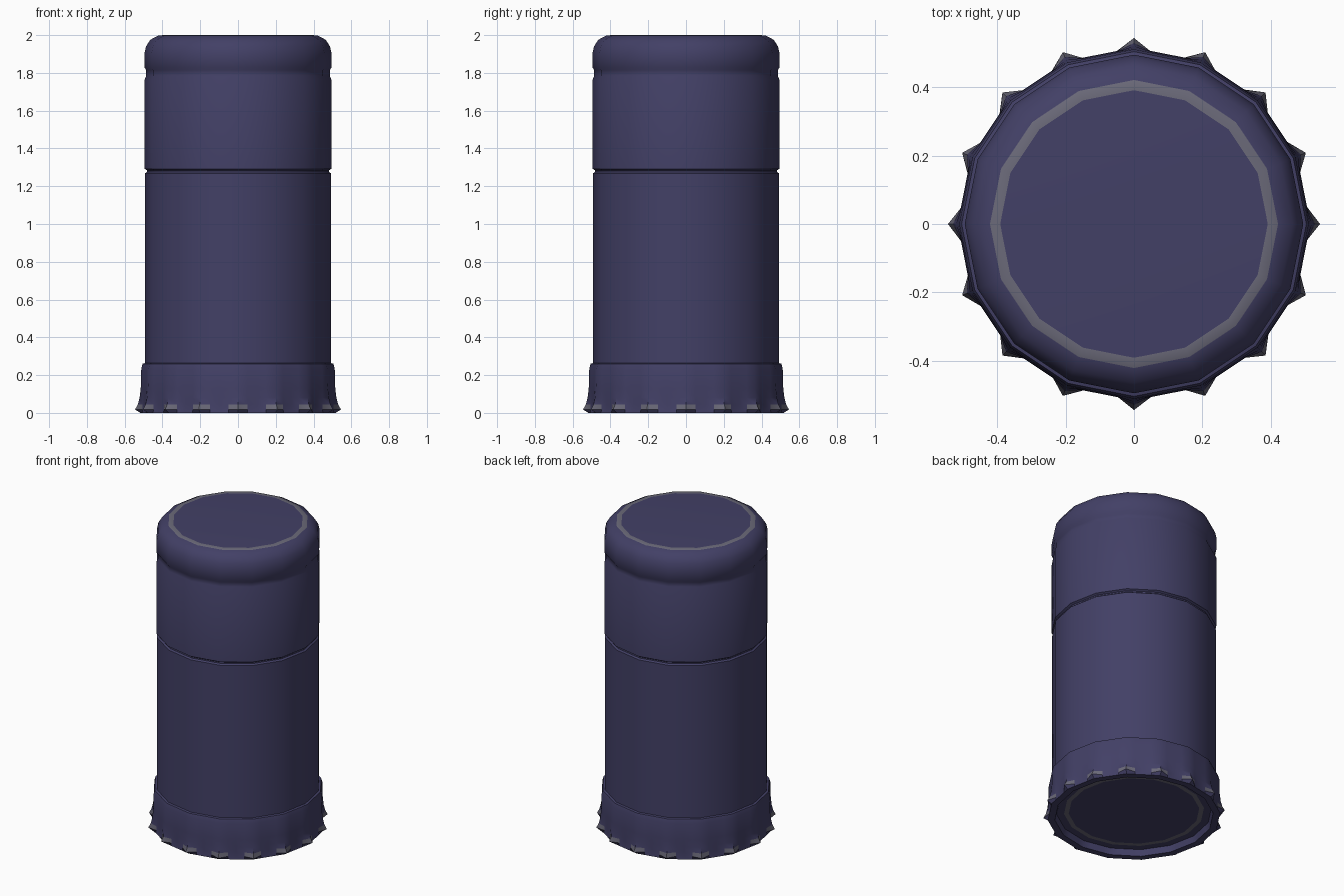
import bpy, bmesh, math

if "Cube" in bpy.data.objects:
    bpy.data.objects.remove(bpy.data.objects["Cube"])

SIDES = 16


def material(name, rgb):
    m = bpy.data.materials.new(name)
    m.diffuse_color = (*rgb, 1)
    m.use_nodes = True
    m.node_tree.nodes["Principled BSDF"].inputs["Base Color"].default_value = m.diffuse_color
    return m


navy = material("navy", (0.055, 0.051, 0.133))
grey = material("worn grey", (0.145, 0.142, 0.19))


def revolve(name, rows, cols, is_grey, cap_start=False, cap_end=False):
    """Revolve rows of (radius, z, fin) as a 16-gon; fin is added at each corner."""
    bm = bmesh.new()
    per = cols // SIDES
    half = math.pi / SIDES
    rings = []
    for r, z, fin in rows:
        ring = []
        for i in range(cols):
            a = 2 * math.pi * i / cols
            off = (i % per) * 2 * half / per - half
            rad = r * math.cos(half) / math.cos(off)
            if i % per == 0:
                rad += fin
            ring.append(bm.verts.new((rad * math.cos(a), rad * math.sin(a), z)))
        rings.append(ring)
    for j in range(len(rings) - 1):
        for i in range(cols):
            k = (i + 1) % cols
            f = bm.faces.new((rings[j][i], rings[j][k], rings[j + 1][k], rings[j + 1][i]))
            f.material_index = int(is_grey(j, i % per, per))
    if cap_start:
        bm.faces.new(rings[0][::-1])
    if cap_end:
        bm.faces.new(rings[-1])
    bmesh.ops.recalc_face_normals(bm, faces=bm.faces)
    me = bpy.data.meshes.new(name)
    bm.to_mesh(me)
    bm.free()
    me.materials.append(navy)
    me.materials.append(grey)
    ob = bpy.data.objects.new(name, me)
    bpy.context.collection.objects.link(ob)
    bpy.context.view_layer.objects.active = ob
    ob.select_set(True)
    bpy.ops.object.shade_smooth_by_angle(angle=math.radians(35))
    ob.select_set(False)
    return ob


# Cap body: tube, break groove, upper neck groove, rounded top with a worn ring
body = [(0.492, 0.2), (0.492, 1.268), (0.482, 1.276), (0.482, 1.284), (0.494, 1.292),
        (0.494, 1.765), (0.486, 1.785), (0.486, 1.815), (0.496, 1.83), (0.496, 1.90),
        (0.487, 1.94), (0.465, 1.975), (0.422, 1.998), (0.392, 2.0)]
ring_row = len(body) - 2
revolve("cap_body", [(r, z, 0) for r, z in body], SIDES,
        lambda j, c, per: j == ring_row, cap_end=True)

# Flared skirt with sixteen pointed fins, worn at the tips, and a recessed underside
skirt = [(0.485, 0.265, 0), (0.505, 0.26, 0), (0.512, 0.235, 0), (0.515, 0.13, 0),
         (0.515, 0.08, 0.006), (0.515, 0.045, 0.015), (0.515, 0.018, 0.03),
         (0.517, 0.0, 0), (0.475, 0.0, 0), (0.465, 0.04, 0),
         (0.42, 0.04, 0), (0.392, 0.04, 0)]
revolve("finned_skirt", skirt, SIDES * 4,
        lambda j, c, per: j == 10 or (j == 5 and c in (0, per - 1)), cap_end=True)
